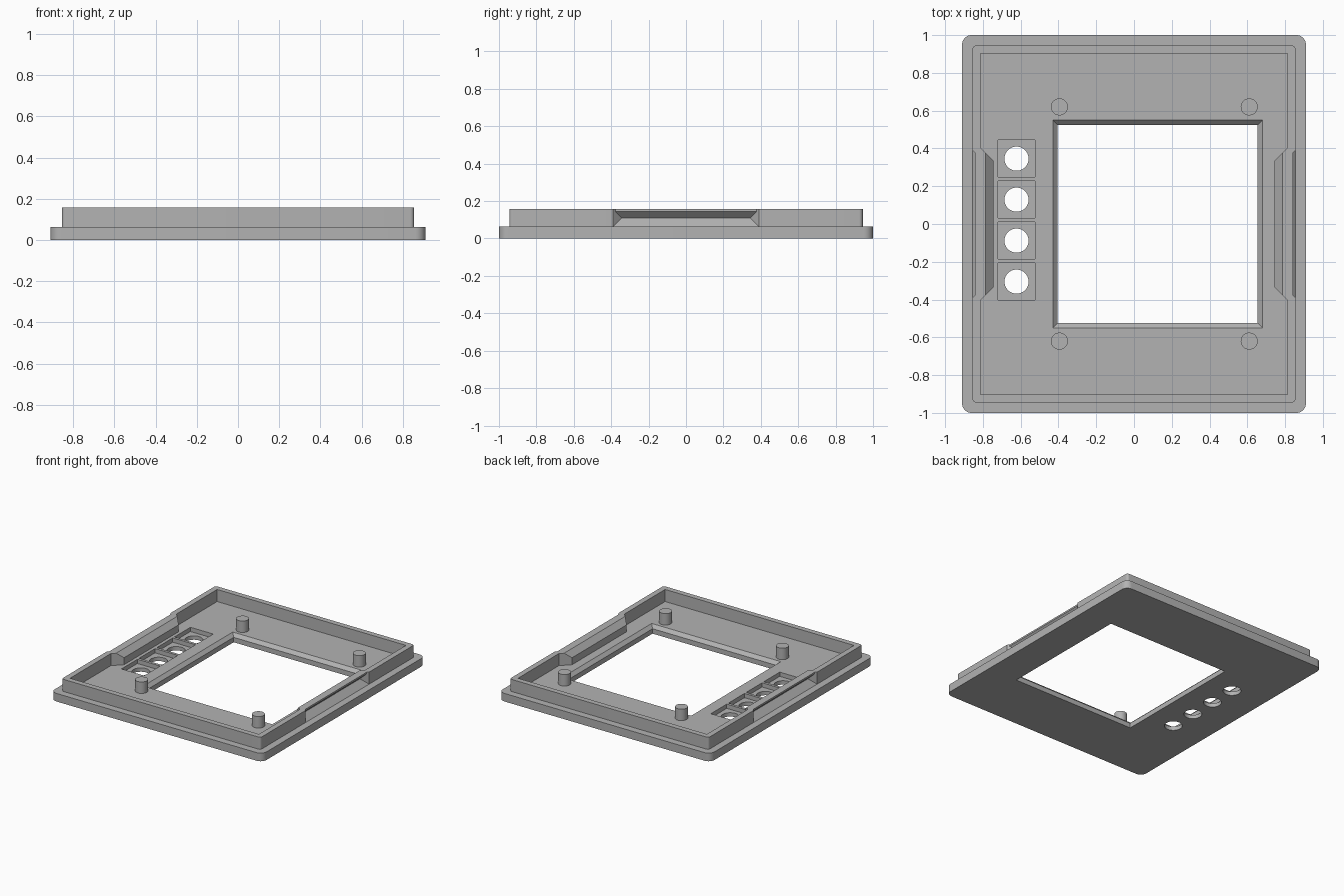
import bpy, bmesh
from math import radians

if "Cube" in bpy.data.objects:
    bpy.data.objects.remove(bpy.data.objects["Cube"], do_unlink=True)

TOP, FLOOR = 0.157, 0.063

grey = bpy.data.materials.new("plain_grey")
grey.use_nodes = True
COLOUR = (0.45, 0.45, 0.45, 1)
grey.diffuse_color = COLOUR
grey.node_tree.nodes["Principled BSDF"].inputs["Base Color"].default_value = COLOUR


def loft(name, rings):
    """Closed solid through rings with equal point counts."""
    bm = bmesh.new()
    loops = [[bm.verts.new(p) for p in ring] for ring in rings]
    n = len(loops[0])
    for a, b in zip(loops, loops[1:]):
        for i in range(n):
            j = (i + 1) % n
            bm.faces.new((a[i], a[j], b[j], b[i]))
    bm.faces.new(loops[0][::-1])
    bm.faces.new(loops[-1])
    bmesh.ops.recalc_face_normals(bm, faces=bm.faces)
    mesh = bpy.data.meshes.new(name)
    bm.to_mesh(mesh)
    bm.free()
    mesh.materials.append(grey)
    ob = bpy.data.objects.new(name, mesh)
    bpy.context.collection.objects.link(ob)
    return ob


def rect(x0, x1, y0, y1, z):
    return [(x0, y0, z), (x1, y0, z), (x1, y1, z), (x0, y1, z)]


def box(name, x0, x1, y0, y1, z0, z1, radius=0):
    """Box with optionally rounded upright edges."""
    ob = loft(name, [rect(x0, x1, y0, y1, z) for z in (z0, z1)])
    if radius:
        bm = bmesh.new()
        bm.from_mesh(ob.data)
        upright = [e for e in bm.edges
                   if abs(e.verts[0].co.z - e.verts[1].co.z) > 0.01]
        bmesh.ops.bevel(bm, geom=upright, offset=radius, segments=8,
                        profile=0.5, affect='EDGES')
        bm.to_mesh(ob.data)
        bm.free()
    return ob


def cylinder(name, x, y, r, z0, z1):
    bpy.ops.mesh.primitive_cylinder_add(vertices=40, radius=r, depth=z1 - z0,
                                        location=(x, y, (z0 + z1) / 2))
    ob = bpy.context.object
    ob.name = name
    ob.data.materials.append(grey)
    return ob


def mitred(name, profile, shrink, side):
    """Run an x-z profile along y, with ends mitred at 45 degrees."""
    return loft(name, [[(side * x, s * (x - shrink), z) for x, z in profile]
                       for s in (-1, 1)])


def combine(target, other, operation):
    mod = target.modifiers.new("combine", 'BOOLEAN')
    mod.operation, mod.object, mod.solver = operation, other, 'EXACT'
    bpy.context.view_layer.objects.active = target
    bpy.ops.object.modifier_apply(modifier=mod.name)
    bpy.data.objects.remove(other, do_unlink=True)


def smooth(ob):
    bpy.ops.object.select_all(action='DESELECT')
    ob.select_set(True)
    bpy.context.view_layer.objects.active = ob
    bpy.ops.object.shade_smooth_by_angle(angle=radians(30))


# Base plate with a chamfered window
plate = box("base_plate", -0.91, 0.91, -1, 1, 0, FLOOR, 0.05)
L, R, W, C = -0.405, 0.655, 0.525, 0.025
window = loft("window_cutter", [
    rect(L, R, -W, W, -0.1),
    rect(L, R, -W, W, FLOOR - C),
    rect(L - 2 * C, R + 2 * C, -W - 2 * C, W + 2 * C, FLOOR + C)])
combine(plate, window, 'DIFFERENCE')

# Row of square button recesses with round holes
for i in range(4):
    x, y, h = -0.622, 0.346 - 0.217 * i, 0.098
    combine(plate, box("recess_cutter", x - h, x + h, y - h, y + h, 0.03, 0.2),
            'DIFFERENCE')
    combine(plate, cylinder("hole_cutter", x, y, 0.064, -0.1, 0.1), 'DIFFERENCE')

# Raised rim wall
wall = box("rim_wall", -0.855, 0.855, -0.945, 0.945, FLOOR, TOP, 0.02)
combine(wall, box("hollow_cutter", -0.812, 0.812, -0.903, 0.903, 0, 0.3),
        'DIFFERENCE')

# Side grips: inward bulge behind a V-shaped finger groove
bulge = [(0.745, FLOOR), (0.83, FLOOR), (0.83, TOP), (0.785, TOP), (0.745, 0.117)]
groove = [(0.875, 0.043), (0.808, 0.11), (0.842, 0.144), (0.842, 0.2), (0.875, 0.2)]
for side in (-1, 1):
    combine(wall, mitred("grip_bulge", bulge, 0.41, side), 'UNION')
    combine(wall, mitred("groove_cutter", groove, 0.465, side), 'DIFFERENCE')

# Mounting pegs around the window
pegs = [cylinder("mounting_peg", x, y, 0.045, FLOOR - 0.01, 0.152)
        for x in (-0.395, 0.61) for y in (-0.62, 0.62)]

for ob in [plate, wall] + pegs:
    smooth(ob)
